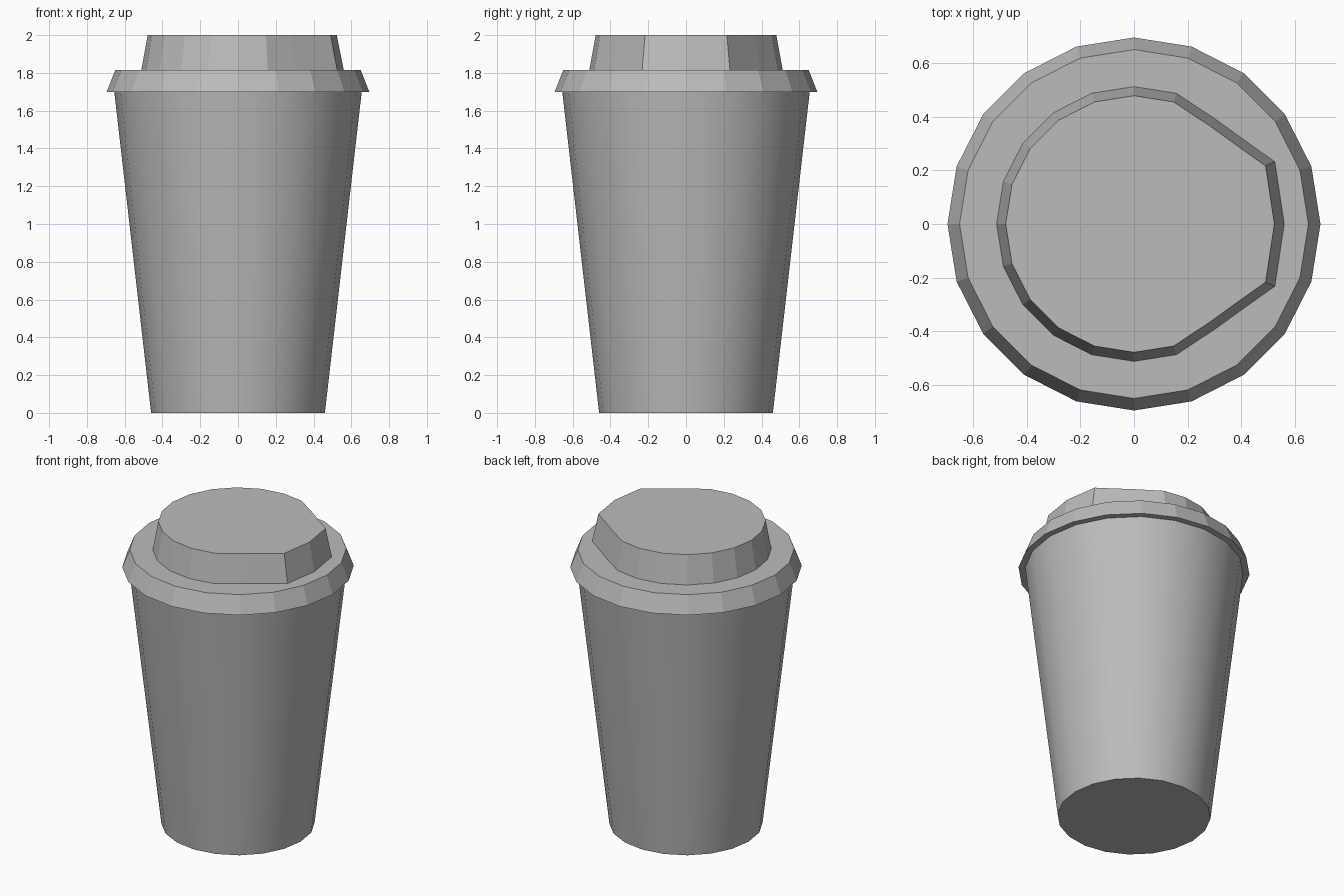
import bpy
import bmesh
from math import cos, sin, tau, radians

SIDES = 20

default_cube = bpy.data.objects.get("Cube")
if default_cube:
    bpy.data.objects.remove(default_cube, do_unlink=True)

grey = bpy.data.materials.new("plain_grey")
grey.diffuse_color = (0.5, 0.5, 0.5, 1)
grey.use_nodes = True
grey.node_tree.nodes["Principled BSDF"].inputs["Base Color"].default_value = (0.5, 0.5, 0.5, 1)


def circle(radius):
    return [(radius * cos(tau * i / SIDES), radius * sin(tau * i / SIDES)) for i in range(SIDES)]


def scaled(outline, factor):
    return [(x * factor, y * factor) for x, y in outline]


def loft(name, rings, cap_bottom=True, cap_top=True):
    """Join stacked (outline, height) rings into one mesh."""
    bm = bmesh.new()
    loops = [[bm.verts.new((x, y, z)) for x, y in outline] for outline, z in rings]
    for low, high in zip(loops, loops[1:]):
        for i in range(SIDES):
            j = (i + 1) % SIDES
            bm.faces.new((low[i], low[j], high[j], high[i]))
    if cap_bottom:
        bm.faces.new(loops[0][::-1])
    if cap_top:
        bm.faces.new(loops[-1])
    mesh = bpy.data.meshes.new(name)
    bm.to_mesh(mesh)
    bm.free()
    mesh.materials.append(grey)
    obj = bpy.data.objects.new(name, mesh)
    bpy.context.collection.objects.link(obj)
    return obj


# Tapered cup with smooth walls and a sharp base
cup = loft("cup_body", [(circle(0.46), 0), (circle(0.655), 1.70)], cap_top=False)
bpy.ops.object.select_all(action="DESELECT")
cup.select_set(True)
bpy.context.view_layer.objects.active = cup
bpy.ops.object.shade_smooth_by_angle(angle=radians(30))

# Faceted lid rim with a narrow underside lip
loft("lid_rim", [(circle(0.655), 1.70), (circle(0.695), 1.70), (circle(0.65), 1.815)],
     cap_bottom=False)

# Raised lid top, pulled out to a blunt drinking edge on +x
outline = circle(0.512)
spout = [(0.56, 0), (0.525, 0.232), (0.44, 0.292), (0.30, 0.393)]
for i, (x, y) in enumerate(spout):
    outline[i] = (x, y)
    outline[-i] = (x, -y)
loft("lid_top", [(outline, 1.815), (scaled(outline, 0.934), 2.0)], cap_bottom=False)
